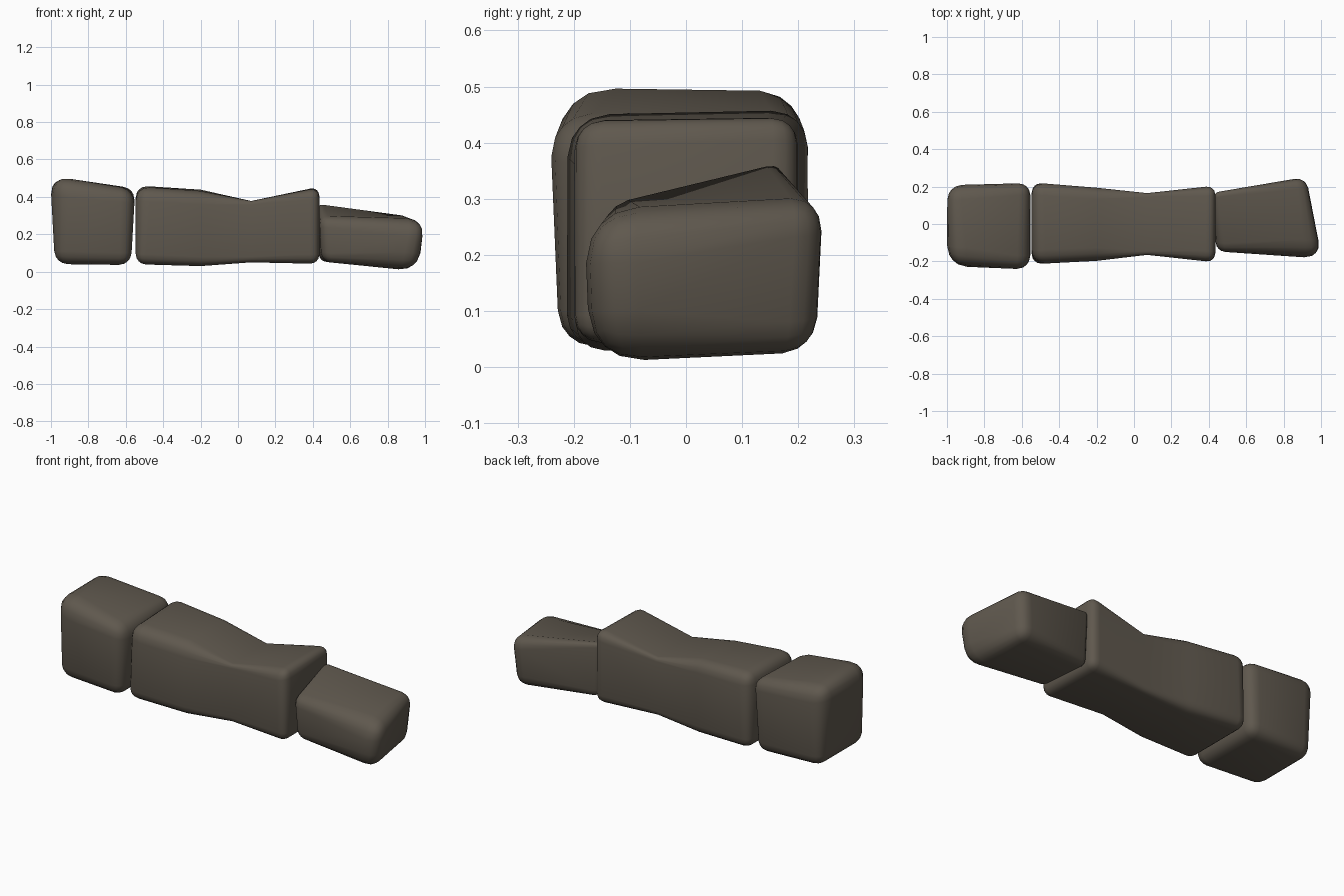
import bpy, bmesh, math
from mathutils import Vector

if "Cube" in bpy.data.objects:
    bpy.data.objects.remove(bpy.data.objects["Cube"])

mat = bpy.data.materials.new("dark_stone")
mat.diffuse_color = (0.115, 0.098, 0.076, 1)
mat.use_nodes = True
mat.node_tree.nodes["Principled BSDF"].inputs["Base Color"].default_value = mat.diffuse_color


def stone(name, rings):
    """Rounded block along x. Each ring has four corners (x, y, z, radius):
    front-bottom, front-top, back-top, back-bottom."""
    pos = [[Vector(c[:3]) for c in r] for r in rings]
    slot = {(0, 0): 0, (0, 1): 1, (1, 1): 2, (1, 0): 3}
    n = len(rings) + 4
    bm = bmesh.new()
    verts = {}

    def point(I, J, K):
        if (I, J, K) in verts:
            return verts[I, J, K]
        # which ring and corner this grid point belongs to, and its depth inside the corner
        last = len(rings) - 1
        if I < 3:
            ring, i = 0, I
        elif I >= n - 3:
            ring, i = last, n - 1 - I
        else:
            ring, i = I - 2, 2
        a, b = int(J > 2), int(K > 2)
        c = slot[a, b]
        p = pos[ring][c]
        radius = rings[ring][c][3]
        towards = 1 if ring == 0 else last - 1
        axes = [pos[towards][c] - p, pos[ring][slot[1 - a, b]] - p, pos[ring][slot[a, 1 - b]] - p]
        q = Vector((1 - i / 2, 1 - min(J, 5 - J) / 2, 1 - min(K, 5 - K) / 2)).normalized()
        if 0 < ring < last:
            axes[0] = Vector((0, 0, 0))
        for axis, t in zip(axes, q):
            if axis.length > 0:
                p = p + axis.normalized() * radius * (1 - t)
        verts[I, J, K] = bm.verts.new(p)
        return verts[I, J, K]

    def quad(*keys):
        bm.faces.new([point(*k) for k in keys])

    # the two ends, then the four long sides
    for I in (0, n - 1):
        for J in range(5):
            for K in range(5):
                quad((I, J, K), (I, J + 1, K), (I, J + 1, K + 1), (I, J, K + 1))
    for I in range(n - 1):
        for t in range(5):
            for s in (0, 5):
                quad((I, s, t), (I + 1, s, t), (I + 1, s, t + 1), (I, s, t + 1))
                quad((I, t, s), (I + 1, t, s), (I + 1, t + 1, s), (I, t + 1, s))
    bmesh.ops.recalc_face_normals(bm, faces=bm.faces)
    mesh = bpy.data.meshes.new(name)
    bm.to_mesh(mesh)
    bm.free()
    mesh.materials.append(mat)
    obj = bpy.data.objects.new(name, mesh)
    bpy.context.collection.objects.link(obj)
    bpy.ops.object.select_all(action='DESELECT')
    obj.select_set(True)
    bpy.context.view_layer.objects.active = obj
    bpy.ops.object.shade_smooth_by_angle(angle=math.radians(40))


def ring(x, front, back, bottom, front_top, back_top, r_low, r_front, r_back):
    return [(x, front, bottom, r_low), (x, front, front_top, r_front),
            (x, back, back_top, r_back), (x, back, bottom, r_low)]


# tall block on the left, top sloping down to the right
stone("left_stone", [
    [(-0.98, -0.205, 0.04, 0.07), (-1.005, -0.232, 0.525, 0.11),
     (-1.003, 0.21, 0.495, 0.08), (-0.975, 0.197, 0.045, 0.06)],
    [(-0.572, -0.23, 0.035, 0.065), (-0.55, -0.245, 0.435, 0.075),
     (-0.55, 0.22, 0.45, 0.065), (-0.575, 0.212, 0.04, 0.06)],
])

# long middle block with a waist
stone("middle_stone", [
    ring(-0.547, -0.215, 0.222, 0.04, 0.455, 0.462, 0.055, 0.075, 0.065),
    ring(-0.2, -0.197, 0.194, 0.03, 0.43, 0.44, 0.05, 0.07, 0.06),
    ring(0.07, -0.165, 0.165, 0.05, 0.378, 0.378, 0.03, 0.02, 0.02),
    ring(0.435, -0.205, 0.205, 0.042, 0.45, 0.455, 0.05, 0.055, 0.05),
])

# low wedge on the right, flaring outward to a blunt front corner
stone("right_stone", [
    [(0.45, -0.14, 0.055, 0.05), (0.435, -0.148, 0.285, 0.05),
     (0.425, 0.168, 0.37, 0.03), (0.43, 0.165, 0.055, 0.04)],
    [(0.975, -0.18, -0.006, 0.1), (1.026, -0.187, 0.283, 0.1),
     (0.922, 0.255, 0.293, 0.06), (0.902, 0.24, 0.025, 0.06)],
])
